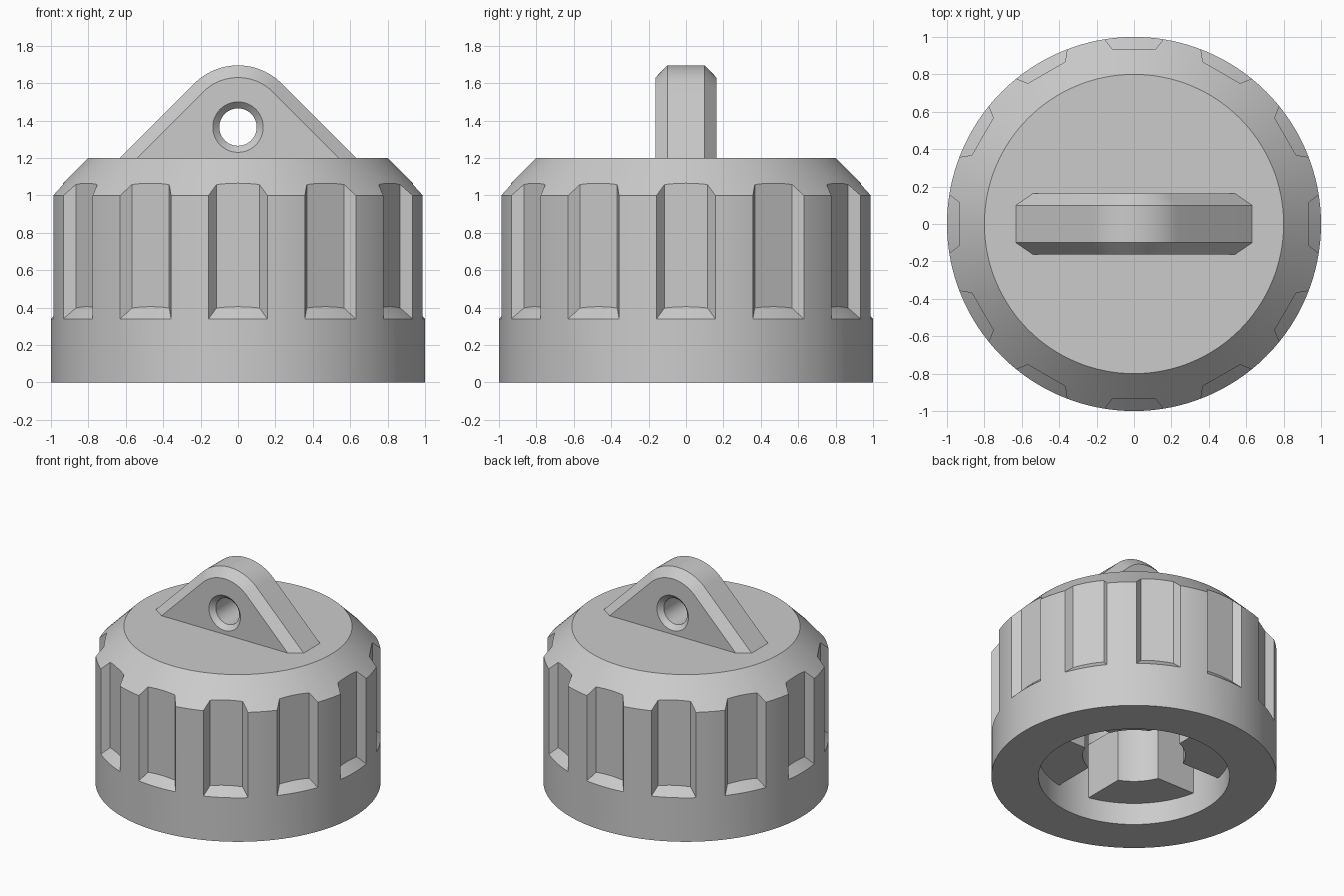
import bpy, bmesh, math
from mathutils import Matrix

if "Cube" in bpy.data.objects:
    bpy.data.objects.remove(bpy.data.objects["Cube"])

GREY = (0.6, 0.6, 0.6, 1)
grey = bpy.data.materials.new("plain_grey")
grey.use_nodes = True
grey.diffuse_color = GREY
grey.node_tree.nodes["Principled BSDF"].inputs["Base Color"].default_value = GREY


def finish(bm, name):
    bmesh.ops.recalc_face_normals(bm, faces=bm.faces)
    mesh = bpy.data.meshes.new(name)
    bm.to_mesh(mesh)
    bm.free()
    mesh.materials.append(grey)
    obj = bpy.data.objects.new(name, mesh)
    bpy.context.collection.objects.link(obj)
    return obj


def loft(bm, rings, closed=False):
    """Skin matching rings of points; cap the ends unless they close up."""
    rows = [[bm.verts.new(p) for p in ring] for ring in rings]
    pairs = list(zip(rows, rows[1:]))
    if closed:
        pairs.append((rows[-1], rows[0]))
    else:
        bm.faces.new(rows[0])
        bm.faces.new(rows[-1])
    for a, b in pairs:
        for i in range(len(a)):
            j = (i + 1) % len(a)
            bm.faces.new((a[i], a[j], b[j], b[i]))


def lathe(name, profile, closed=False, steps=128):
    bm = bmesh.new()
    turns = [math.tau * i / steps for i in range(steps)]
    loft(bm, [[(r * math.cos(t), r * math.sin(t), z) for t in turns]
              for r, z in profile], closed)
    return finish(bm, name)


def boolean(obj, cutter, operation="DIFFERENCE"):
    mod = obj.modifiers.new("cut", "BOOLEAN")
    mod.operation, mod.object, mod.solver = operation, cutter, "EXACT"
    bpy.context.view_layer.objects.active = obj
    bpy.ops.object.modifier_apply(modifier=mod.name)
    bpy.data.objects.remove(cutter)


def smooth(obj):
    bpy.ops.object.select_all(action="DESELECT")
    obj.select_set(True)
    bpy.context.view_layer.objects.active = obj
    bpy.ops.object.shade_smooth_by_angle(angle=math.radians(25))


# Cap body: chamfered cup, hollow from below
body = lathe("cap_body", [(0.67, 1.0), (0.67, 0), (1, 0), (1, 1.0), (0.8, 1.2)])

# Twelve grip grooves: tapered prisms trimmed by a sloping ring
bm = bmesh.new()
section = [(0.935, -0.115), (1.06, -0.215), (1.06, 0.215), (0.935, 0.115)]
for i in range(12):
    turn = Matrix.Rotation(math.tau * i / 12, 3, "Z")
    loft(bm, [[turn @ Matrix.Translation((x, y, z)).translation
               for x, y in section] for z in (0.2, 1.3)])
grooves = finish(bm, "groove_cutter")
trim = lathe("groove_trim", [(0.85, 0.49), (1.1, 0.24), (1.1, 1.25), (0.85, 1.25)], True)
boolean(grooves, trim, "INTERSECT")
boolean(body, grooves)
smooth(body)

# Inner locking lugs: a ring split by two crossing slots
lugs = lathe("locking_lugs", [(0.36, 0.17), (0.69, 0.17), (0.69, 0.6), (0.36, 0.6)], True)
for size in ((2, 0.27, 2), (0.27, 2, 2)):
    bm = bmesh.new()
    bmesh.ops.create_cube(bm, size=1)
    bmesh.ops.scale(bm, vec=size, verts=bm.verts)
    boolean(lugs, finish(bm, "slot_cutter"))
smooth(lugs)

# Hanging eyelet: rounded triangle with bevelled faces
HOLE_Z, FOOT_Z = 1.365, 1.19


def eyelet_ring(radius, y):
    foot = radius * math.sqrt(2) + HOLE_Z - FOOT_Z
    arc = [math.radians(45 + 90 * i / 24) for i in range(25)]
    return ([(foot, y, FOOT_Z)]
            + [(radius * math.cos(a), y, HOLE_Z + radius * math.sin(a)) for a in arc]
            + [(-foot, y, FOOT_Z)])


bm = bmesh.new()
loft(bm, [eyelet_ring(r, y) for r, y in
          ((0.265, -0.163), (0.33, -0.1), (0.33, 0.1), (0.265, 0.163))])
eyelet = finish(bm, "hanging_eyelet")

# Countersunk hole through the eyelet
hole = lathe("hole_cutter", [(0.172, -0.2), (0.1, -0.128), (0.1, 0.128), (0.172, 0.2)], steps=48)
hole.data.transform(Matrix.Translation((0, 0, HOLE_Z)) @ Matrix.Rotation(math.pi / 2, 4, "X"))
boolean(eyelet, hole)
smooth(eyelet)
